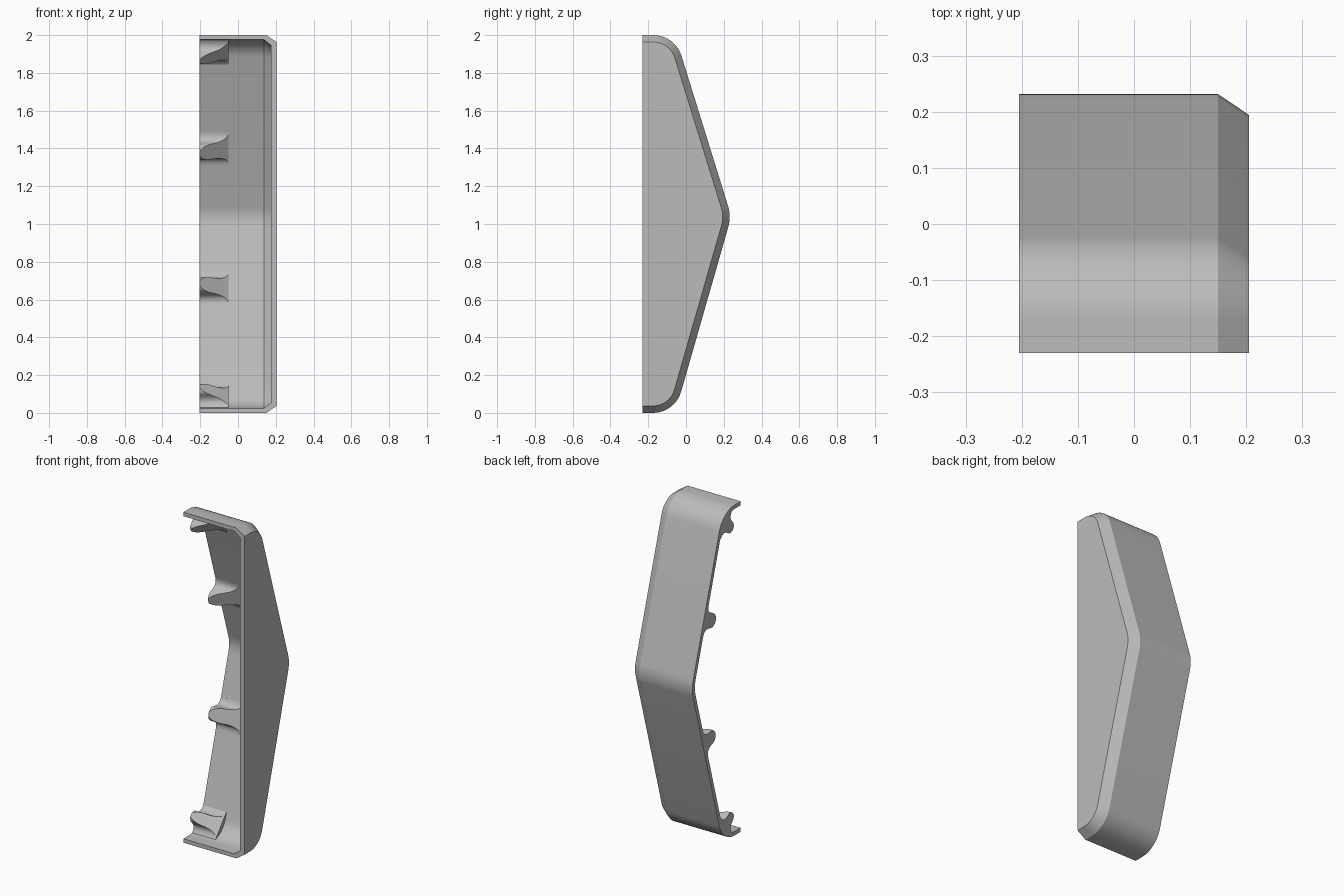
import bpy, bmesh, math
from mathutils import Vector

cube = bpy.data.objects.get("Cube")
if cube:
    bpy.data.objects.remove(cube, do_unlink=True)

mat = bpy.data.materials.new("plain_grey")
mat.use_nodes = True
grey = (0.5, 0.5, 0.5, 1)
mat.diffuse_color = grey
mat.node_tree.nodes["Principled BSDF"].inputs["Base Color"].default_value = grey

FRONT, OPEN_END = -0.23, -0.205
CORNERS = [Vector(p) for p in ((-0.058, 2), (0.24, 1.04), (-0.058, 0))]
RADII = (0.155, 0.2, 0.155)


def add_object(name, bm):
    bmesh.ops.remove_doubles(bm, verts=bm.verts, dist=1e-5)
    bmesh.ops.recalc_face_normals(bm, faces=bm.faces)
    mesh = bpy.data.meshes.new(name)
    bm.to_mesh(mesh)
    bm.free()
    mesh.materials.append(mat)
    ob = bpy.data.objects.new(name, mesh)
    bpy.context.collection.objects.link(ob)
    bpy.ops.object.select_all(action='DESELECT')
    ob.select_set(True)
    bpy.context.view_layer.objects.active = ob
    bpy.ops.object.shade_smooth_by_angle(angle=math.radians(25))
    return ob


def wall_profile(inset, steps=10):
    """Rounded wall line in (y, z), moved inwards by inset."""
    path = [Vector((FRONT, 2))] + CORNERS + [Vector((FRONT, 0))]
    pts = [Vector((FRONT, 2 - inset))]
    for i, radius in enumerate(RADII, 1):
        d1 = (path[i] - path[i - 1]).normalized()
        d2 = (path[i + 1] - path[i]).normalized()
        turn = d1.angle(d2)
        n1 = Vector((d1.y, -d1.x))
        centre = path[i] - d1 * radius * math.tan(turn / 2) + n1 * radius
        for k in range(steps + 1):
            a = turn * k / steps
            pts.append(centre + (d1 * math.sin(a) - n1 * math.cos(a)) * (radius - inset))
    return pts + [Vector((FRONT, inset))]


# Shell: inner end, inner wall, outer wall, chamfered outer end
stations = [(0.175, 0.054), (0.137, 0.024), (OPEN_END, 0.024),
            (OPEN_END, 0), (0.15, 0), (0.205, 0.037)]
bm = bmesh.new()
loops = [[bm.verts.new((x, p.x, p.y)) for p in wall_profile(d)] for x, d in stations]
for a, b in zip(loops, loops[1:]):
    for i in range(len(a) - 1):
        bm.faces.new((a[i], a[i + 1], b[i + 1], b[i]))
bm.faces.new(loops[0])
bm.faces.new(loops[-1])

# Front rim
for end in (0, -1):
    e = [loop[end] for loop in loops]
    bm.faces.new((e[1], e[2], e[3], e[4]))
    bm.faces.new((e[0], e[1], e[4], e[5]))
bm.faces.new((loops[0][0], loops[0][-1], loops[-1][-1], loops[-1][0]))
add_object("shell", bm)


def rib(name, base, normal, height, half, flare, rise):
    """Filleted rib with a round nose, cut off by a sloping plane."""
    base, n = Vector(base), Vector(normal).normalized()
    t = Vector((-n.y, n.x))
    side = []
    for k in range(9):
        u = k / 8
        side.append((half + (flare - half) * (1 - u) ** 2,
                     rise + (height - half - rise) * u ** 2))
    nose = [(half * math.cos(a), height - half + half * math.sin(a))
            for a in (math.pi * k / 12 for k in range(1, 12))]
    top = side + nose + [(-s, h) for s, h in reversed(side)]
    # Foot buried in the wall
    foot = [(flare * s, rise * s * s - 0.012) for s in (-1, -0.5, 0, 0.5, 1)]
    bm = bmesh.new()

    def ring(is_cut):
        verts = []
        for s, h in top + foot:
            p = base + t * s + n * h
            cut = -0.05 + (OPEN_END + 0.05) * max(0, h - rise) / (height - rise)
            verts.append(bm.verts.new((cut if is_cut else OPEN_END, p.x, p.y)))
        return verts

    a, b = ring(False), ring(True)
    for i in range(len(a)):
        j = (i + 1) % len(a)
        bm.faces.new((a[i], a[j], b[j], b[i]))
    m = len(top)
    for r in (a, b):
        bm.faces.new(r[:m])
        bm.faces.new(r[m - 1:] + r[:1])
    add_object(name, bm)


middle = dict(height=0.1, half=0.042, flare=0.09, rise=0)
corner = dict(height=0.11, half=0.034, flare=0.085, rise=0.028)
rib("upper_middle_rib", (0.103, 1.4), (-0.955, -0.296), **middle)
rib("lower_middle_rib", (0.106, 0.66), (-0.961, 0.276), **middle)
rib("top_corner_rib", (-0.072, 1.929), (-0.77, -0.64), **corner)
rib("bottom_corner_rib", (-0.072, 0.071), (-0.77, 0.64), **corner)
